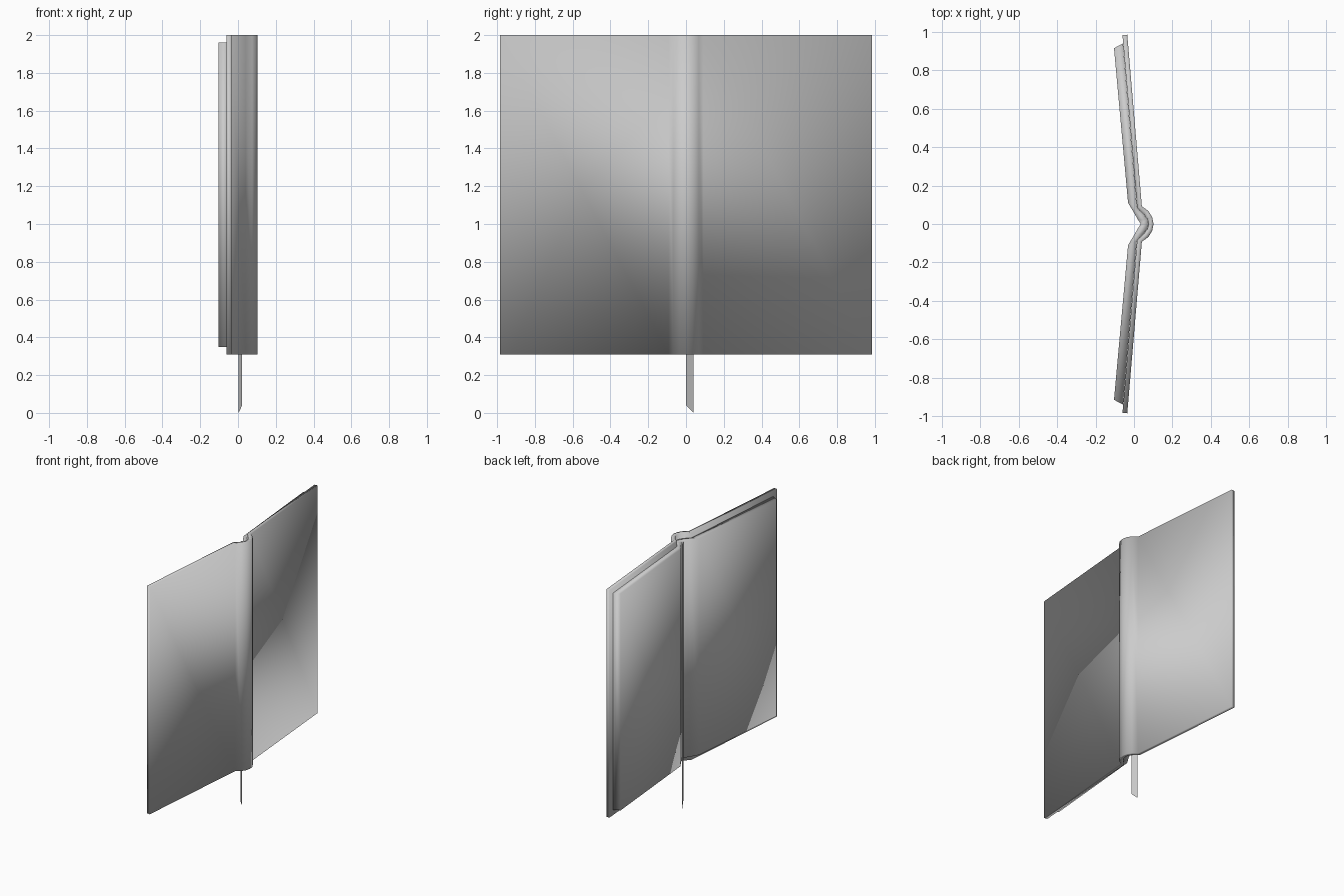
import bpy
import bmesh

if "Cube" in bpy.data.objects:
    bpy.data.objects.remove(bpy.data.objects["Cube"])


def material(name, rgb):
    m = bpy.data.materials.new(name)
    m.diffuse_color = (*rgb, 1.0)
    m.use_nodes = True
    m.node_tree.nodes["Principled BSDF"].inputs["Base Color"].default_value = m.diffuse_color
    return m


grey = material("plain grey", (0.6, 0.6, 0.6))


def add_object(name, bm):
    bmesh.ops.recalc_face_normals(bm, faces=bm.faces)
    for f in bm.faces:
        f.smooth = True
    me = bpy.data.meshes.new(name)
    bm.to_mesh(me)
    bm.free()
    me.materials.append(grey)
    ob = bpy.data.objects.new(name, me)
    bpy.context.collection.objects.link(ob)
    return ob


def mirrored(half):
    """Continue a half section (ending on y = 0) to the other side."""
    return half + [(x, -y) for x, y in reversed(half[:-1])]


def upright_sheet(name, front, back, z0, z1):
    """Solid standing sheet between two matching plan lines."""
    bm = bmesh.new()
    rings = []
    for f, b in zip(front, back):
        rings.append([bm.verts.new((*p, z)) for p, z in
                      ((f, z0), (b, z0), (b, z1), (f, z1))])
    for a, b in zip(rings, rings[1:]):
        for i in range(4):
            j = (i + 1) % 4
            bm.faces.new((a[i], a[j], b[j], b[i]))
    bm.faces.new(rings[0])
    bm.faces.new(rings[-1])
    return add_object(name, bm)


# Cover: two flat boards joined by a rounded spine
cover_in = [(-0.06, 0.983), (0.016, 0.085), (0.05, 0.052), (0.07, 0.025), (0.077, 0)]
cover_out = [(-0.035, 0.985), (0.041, 0.092), (0.075, 0.068), (0.095, 0.035), (0.102, 0)]
upright_sheet("cover", mirrored(cover_in), mirrored(cover_out), 0.31, 2.0)

# Pages: open block curving down into the gutter
page_front = [(-0.104, 0.915), (-0.031, 0.11), (0.004, 0.052), (0.022, 0.02), (0.036, 0)]
page_back = [(-0.057, 0.94), (0.015, 0.085), (0.049, 0.052), (0.069, 0.025), (0.076, 0)]
upright_sheet("pages", mirrored(page_front), mirrored(page_back), 0.35, 1.96)

# Ribbon bookmark with a slanted tail
bm = bmesh.new()
bm.faces.new([bm.verts.new(p) for p in (
    (0.003, 0.04, 0.0), (0.022, 0.0, 0.04), (0.022, 0.0, 1.96), (0.003, 0.04, 1.96))])
add_object("ribbon_bookmark", bm)
